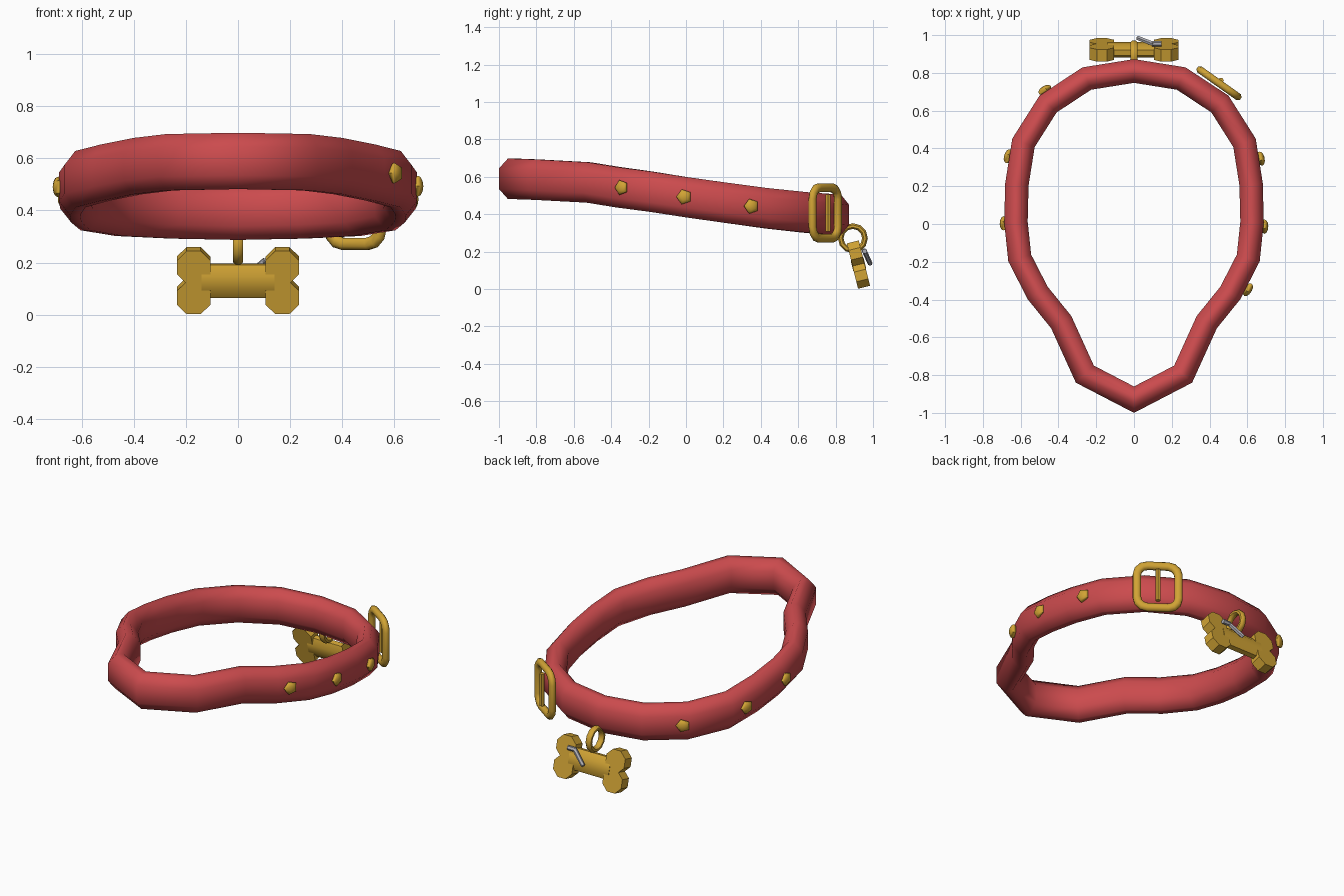
import bpy
import bmesh
from math import sin, cos, pi, radians
from mathutils import Vector, Matrix

if "Cube" in bpy.data.objects:
    bpy.data.objects.remove(bpy.data.objects["Cube"], do_unlink=True)


def material(name, color):
    mat = bpy.data.materials.new(name)
    mat.use_nodes = True
    mat.diffuse_color = (*color, 1)
    bsdf = mat.node_tree.nodes["Principled BSDF"]
    bsdf.inputs["Base Color"].default_value = (*color, 1)
    bsdf.inputs["Roughness"].default_value = 0.6
    return mat


RED = material("red leather", (0.60, 0.07, 0.075))
GOLD = material("gold metal", (0.64, 0.37, 0.035))
GREY = material("grey steel", (0.42, 0.42, 0.46))


def finish(name, bm, mat, matrix=Matrix(), angle=50):
    """Turn a bmesh into a shaded object."""
    bmesh.ops.transform(bm, matrix=matrix, verts=bm.verts)
    bmesh.ops.recalc_face_normals(bm, faces=bm.faces)
    mesh = bpy.data.meshes.new(name)
    bm.to_mesh(mesh)
    bm.free()
    mesh.materials.append(mat)
    obj = bpy.data.objects.new(name, mesh)
    bpy.context.collection.objects.link(obj)
    bpy.ops.object.select_all(action="DESELECT")
    obj.select_set(True)
    bpy.context.view_layer.objects.active = obj
    bpy.ops.object.shade_smooth_by_angle(angle=radians(angle))
    return obj


def sweep_loop(path, section):
    """Sweep an (outward, up) section along a closed, mitred path."""
    bm = bmesh.new()
    rings = []
    count = len(path)
    for i, p in enumerate(path):
        before = (p - path[i - 1]).xy.normalized()
        after = (path[(i + 1) % count] - p).xy.normalized()
        t = (before + after).normalized()
        out = Vector((t.y, -t.x, 0)) / max(t.dot(after), 0.5)
        rings.append([bm.verts.new(p + out * u + Vector((0, 0, v)))
                      for u, v in section])
    n = len(section)
    for i, ring in enumerate(rings):
        nxt = rings[(i + 1) % count]
        for j in range(n):
            k = (j + 1) % n
            bm.faces.new((ring[j], ring[k], nxt[k], nxt[j]))
    return bm


def ellipse(a, b, sides):
    return [(a * cos(2 * pi * (i + 0.5) / sides), b * sin(2 * pi * (i + 0.5) / sides))
            for i in range(sides)]


def facing(location, normal):
    """Frame whose z axis is the horizontal normal and whose y axis is up."""
    n = Vector((*normal, 0)).normalized()
    up = Vector((0, 0, 1))
    rot = Matrix((up.cross(n), up, n)).transposed().to_4x4()
    return Matrix.Translation(location) @ rot


# Collar band: half outline from the front tip to the back, mirrored
half = [(0, -0.93, 0.59), (0.26, -0.795, 0.585), (0.385, -0.52, 0.57),
        (0.51, -0.365, 0.545), (0.605, -0.18, 0.52), (0.625, 0.01, 0.49),
        (0.62, 0.21, 0.462), (0.585, 0.43, 0.432), (0.455, 0.635, 0.41),
        (0.25, 0.77, 0.4), (0, 0.81, 0.395)]
outline = [Vector(p) for p in half]
outline += [Vector((-x, y, z)) for x, y, z in half[-2:0:-1]]
band = [(0.062, -0.055), (0.062, 0.055), (0.02, 0.108), (-0.02, 0.108),
        (-0.062, 0.055), (-0.062, -0.055), (-0.02, -0.108), (0.02, -0.108)]
finish("collar_band", sweep_loop(outline, band), RED, angle=65)

# Studs set into the outside of the band
studs = [((0.605, -0.345, 0.543), (0.85, -0.5)), ((0.69, -0.01, 0.493), (1, 0)),
         ((0.67, 0.35, 0.443), (1, 0.25)), ((-0.69, 0, 0.49), (-1, 0)),
         ((-0.668, 0.355, 0.443), (-1, 0.25)), ((-0.475, 0.708, 0.41), (-0.55, 0.83))]
for i, (place, normal) in enumerate(studs):
    bm = bmesh.new()
    bmesh.ops.create_uvsphere(bm, u_segments=5, v_segments=6, radius=0.042)
    m = facing(place, normal) @ Matrix.Diagonal((1, 1, 0.5, 1)) @ Matrix.Rotation(pi / 2, 4, "Z")
    finish(f"stud_{i + 1}", bm, GOLD, m)

# Buckle frame: rounded rectangle on the back left of the band
buckle = facing((0.45, 0.745, 0.407), (0.58, 0.82))
corner, half_w, half_h = 0.06, 0.118, 0.135
frame = []
for q, (sx, sy) in enumerate([(1, 1), (-1, 1), (-1, -1), (1, -1)]):
    for step in range(4):
        a = pi / 2 * (q + step / 3)
        frame.append(Vector((sx * (half_w - corner) + corner * cos(a),
                             sy * (half_h - corner) + corner * sin(a), 0)))
finish("buckle_frame", sweep_loop(frame, ellipse(0.025, 0.021, 8)), GOLD, buckle)

# Buckle prong
bm = bmesh.new()
bmesh.ops.create_cone(bm, cap_ends=True, segments=6, radius1=0.015, radius2=0.015, depth=0.2)
finish("buckle_prong", bm, GOLD,
       buckle @ Matrix.Translation((0, 0, 0.018)) @ Matrix.Rotation(pi / 2, 4, "X"))

# Hanging ring
circle = [Vector((0.065 * cos(2 * pi * i / 12), 0.065 * sin(2 * pi * i / 12), 0))
          for i in range(12)]
finish("tag_ring", sweep_loop(circle, ellipse(0.016, 0.02, 8)), GOLD,
       facing((0, 0.892, 0.272), (1, 0)))

# Bone tag: four lobes and a bar, leaning back at the bottom
tag = (Matrix.Translation((0, 0.922, 0.131)) @ Matrix.Rotation(radians(14), 4, "X")
       @ Matrix.Rotation(pi / 2, 4, "X"))
for side, sx in (("left", 1), ("right", -1)):
    for level, sy in (("upper", 1), ("lower", -1)):
        bm = bmesh.new()
        bmesh.ops.create_cone(bm, cap_ends=True, segments=8, radius1=0.07,
                              radius2=0.07, depth=0.066)
        finish(f"bone_lobe_{side}_{level}", bm, GOLD,
               tag @ Matrix.Translation((sx * 0.17, sy * 0.06, 0))
               @ Matrix.Rotation(pi / 8, 4, "Z"), 40)
bm = bmesh.new()
bmesh.ops.create_cone(bm, cap_ends=True, segments=8, radius1=0.07, radius2=0.07, depth=0.28)
finish("bone_bar", bm, GOLD, tag @ Matrix.Diagonal((1, 1, 0.55, 1))
       @ Matrix.Rotation(pi / 2, 4, "Y") @ Matrix.Rotation(pi / 8, 4, "Z"))

# Small steel pin with a cross head on the back of the tag
top, low = Vector((0.105, 0.952, 0.208)), Vector((0.02, 0.985, 0.135))
aim = (top - low).to_track_quat("Z", "Y").to_matrix().to_4x4()
bm = bmesh.new()
bmesh.ops.create_cone(bm, cap_ends=True, segments=6, radius1=0.013, radius2=0.013,
                      depth=(top - low).length)
finish("pin_shaft", bm, GREY, Matrix.Translation((top + low) / 2) @ aim)
bm = bmesh.new()
bmesh.ops.create_cone(bm, cap_ends=True, segments=6, radius1=0.014, radius2=0.014, depth=0.05)
finish("pin_head", bm, GREY, Matrix.Translation(top + Vector((0.015, 0.003, -0.005)))
       @ Matrix.Rotation(pi / 2, 4, "Y"))
